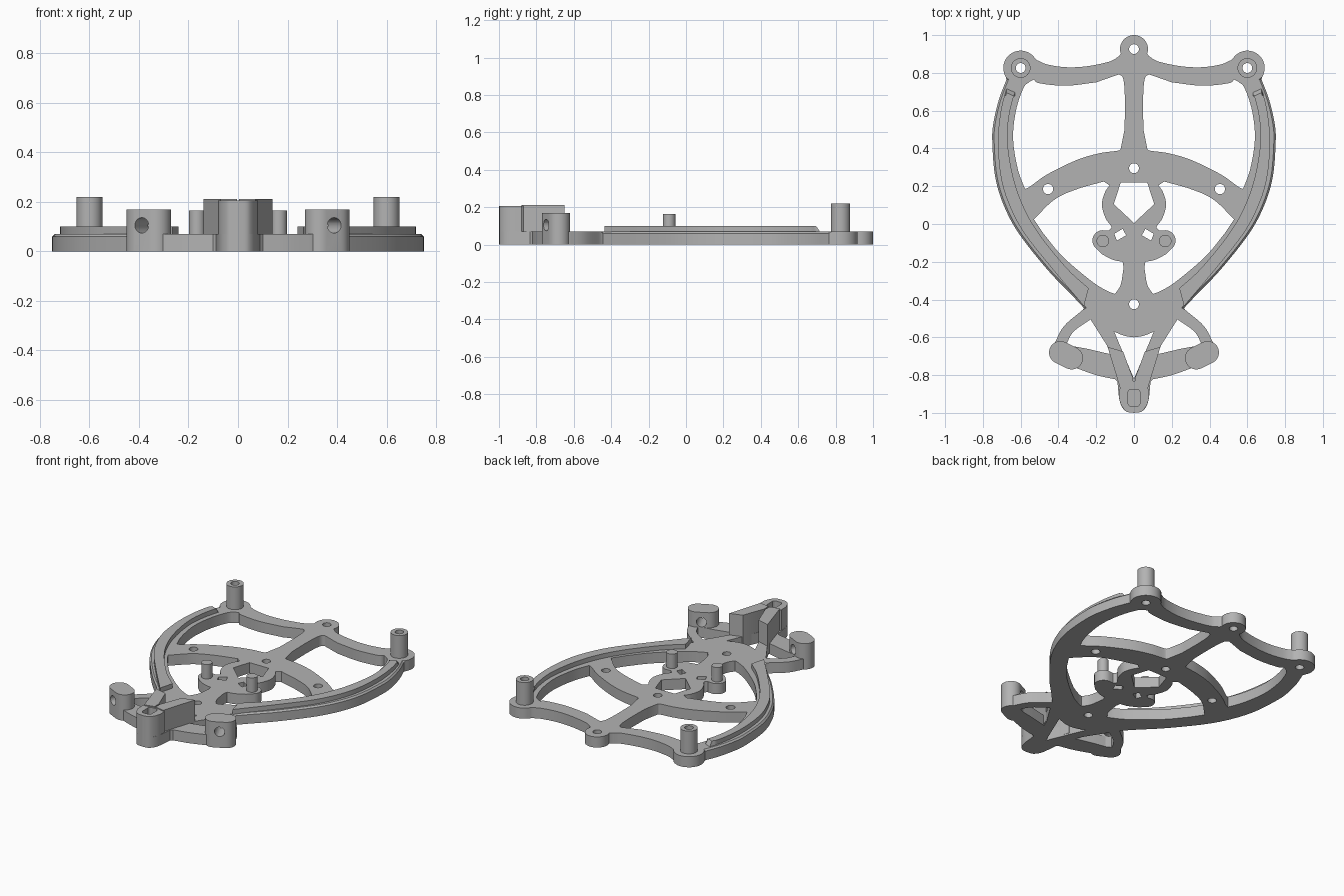
import bpy, bmesh
from math import cos, sin, radians
from mathutils import Vector, Matrix

if "Cube" in bpy.data.objects:
    bpy.data.objects.remove(bpy.data.objects["Cube"])

grey = bpy.data.materials.new("plain grey")
grey.use_nodes = True
tone = (0.45, 0.45, 0.45, 1)
grey.diffuse_color = tone
grey.node_tree.nodes["Principled BSDF"].inputs["Base Color"].default_value = tone

PLATE = 0.07


def arc(cx, cy, r, start, end, steps=16):
    angles = [radians(start + (end - start) * i / steps) for i in range(steps + 1)]
    return [(cx + r * cos(a), cy + r * sin(a)) for a in angles]


def circle(cx, cy, r):
    return arc(cx, cy, r, 0, 360, 32)[:-1]


def smooth(*points, steps=6):
    """Smooth open curve passing through every point."""
    p = [Vector(q) for q in points]
    p = [p[0] * 2 - p[1]] + p + [p[-1] * 2 - p[-2]]
    out = []
    for a, b, c, d in zip(p, p[1:], p[2:], p[3:]):
        for i in range(steps):
            t = i / steps
            v = b * 2 + (c - a) * t + (a * 2 - b * 5 + c * 4 - d) * t**2
            out.append(tuple((v + (b * 3 - a - c * 3 + d) * t**3) / 2))
    return out + [tuple(points[-1])]


def flip(loop):
    return [(-x, y) for x, y in reversed(loop)]


def both(loop):
    """Close a half loop that starts and ends on the centre line."""
    return loop + flip(loop)[1:-1]


def finish(obj):
    obj.data.materials.clear()
    obj.data.materials.append(grey)
    bpy.ops.object.select_all(action='DESELECT')
    obj.select_set(True)
    bpy.context.view_layer.objects.active = obj
    bpy.ops.object.shade_smooth_by_angle(angle=radians(30))


def slab(name, loops, low, high, edit=None):
    """Solid between two heights; inner loops become holes."""
    curve = bpy.data.curves.new(name, 'CURVE')
    curve.dimensions, curve.fill_mode = '2D', 'BOTH'
    curve.extrude = (high - low) / 2
    for loop in loops:
        spline = curve.splines.new('POLY')
        spline.points.add(len(loop) - 1)
        for point, (x, y) in zip(spline.points, loop):
            point.co = (x, y, 0, 1)
        spline.use_cyclic_u = True
    temp = bpy.data.objects.new(name + " profile", curve)
    bpy.context.collection.objects.link(temp)
    graph = bpy.context.evaluated_depsgraph_get()
    mesh = bpy.data.meshes.new_from_object(temp.evaluated_get(graph))
    bpy.data.objects.remove(temp)
    bm = bmesh.new()
    bm.from_mesh(mesh)
    bmesh.ops.translate(bm, verts=bm.verts, vec=(0, 0, (low + high) / 2))
    bmesh.ops.remove_doubles(bm, verts=bm.verts, dist=0.0002)
    bmesh.ops.recalc_face_normals(bm, faces=bm.faces)
    if edit:
        edit(bm)
    bm.to_mesh(mesh)
    bm.free()
    mesh.name = name
    obj = bpy.data.objects.new(name, mesh)
    bpy.context.collection.objects.link(obj)
    finish(obj)
    return obj


# Outer outline of the frame, from back centre to front tip
flank = smooth((.675, .765), (.715, .66), (.745, .53), (.75, .43), (.735, .25),
               (.69, .1), (.61, -.05), (.46, -.24), (.34, -.365), (.265, -.445))
outline = arc(0, .926, .074, 90, -20)
outline += smooth((.08, .888), (.13, .86), (.25, .835), (.36, .83), (.46, .845), (.515, .868))
outline += arc(.6, .826, .092, 148, -30) + flank
outline += smooth((.272, -.455), (.37, -.54), (.42, -.63))
outline += [(.42, -.67), (.38, -.72)]
outline += smooth((.3, -.765), (.2, -.8), (.1, -.822))
outline += smooth((.088, -.835), (.075, -.94), (.045, -.99), (0, -1))

# Large openings beside the spine
back_opening = smooth((.05, .5), (.048, .65), (.055, .76), (.075, .79), (.1, .785))
back_opening += smooth((.2, .75), (.36, .732), (.5, .745), (.53, .765))
back_opening += smooth((.55, .755), (.585, .72), (.625, .6), (.64, .45), (.615, .29), (.577, .185))
back_opening += smooth((.555, .195), (.455, .265), (.3, .34), (.18, .375), (.085, .388), (.07, .4))

side_opening = smooth((.53, .025), (.42, .13), (.3, .185), (.16, .225))
side_opening += smooth((.13, .205), (.155, .165), (.17, .1), (.15, .03), (.12, -.015), (.135, -.035))
side_opening += arc(.165, -.088, .055, 100, -50)
side_opening += smooth((.17, -.16), (.11, -.19), (.06, -.2))
side_opening += smooth((.055, -.23), (.07, -.32), (.1, -.37))
side_opening += smooth((.13, -.36), (.215, -.31), (.375, -.175), (.48, -.05))

# Openings in the front arms and the neck
arm_opening = smooth((.23, -.505), (.32, -.57), (.36, -.64))
arm_opening += smooth((.25, -.66), (.122, -.69)) + [(.145, -.64)]
neck_opening = both(smooth((0, -.6), (.05, -.592), (.105, -.57)) + [(0, -.82)])
pentagon = both([(0, .22), (.07, .22), (.107, .105), (0, .005)])
small_slot = [(.06, -.025), (.105, -.052), (.09, -.088), (.042, -.06)]

openings = [neck_opening, pentagon]
for loop in (back_opening, side_opening, arm_opening, small_slot,
             circle(.455, .185, .027), circle(.6, .826, .026)):
    openings += [loop, flip(loop)]
openings += [circle(0, y, .026) for y in (.926, .295, -.425)]


def chamfer_flanks(bm):
    def near(v):
        return v.co.z > PLATE - .001 and any(
            abs(abs(v.co.x) - x) + abs(v.co.y - y) < .0005 for x, y in flank)
    marked = {v for v in bm.verts if near(v)}
    edges = [e for e in bm.edges if set(e.verts) <= marked
             and any(abs(f.normal.z) < .1 for f in e.link_faces)]
    bmesh.ops.bevel(bm, geom=edges, offset=.01, segments=1, affect='EDGES')


slab("frame_plate", [both(outline)] + openings, 0, PLATE, chamfer_flanks)


def ramp_end(bm):
    for v in bm.verts:
        if v.co.z > .09 and v.co.y > .69:
            v.co.y -= .025


# Paired parts: rim ridges, posts, pins, neck walls and drilled pads
ridge = smooth((.675, .72), (.705, .6), (.72, .44), (.705, .25), (.66, .1),
               (.58, -.05), (.43, -.24), (.265, -.435))
ridge += smooth((.24, -.34), (.35, -.24), (.49, -.07), (.58, .08), (.64, .25),
                (.67, .44), (.66, .58), (.63, .7))
wall = [(.14, -.65), (.058, -.675), (.004, -.82), (.004, -.865), (.07, -.88)]
pad = arc(.39, -.68, .06, -63, 117) + arc(.33, -.71, .06, 117, 297)

for side, sign in (("left", 1), ("right", -1)):
    def place(loop):
        return loop if sign > 0 else flip(loop)
    slab(side + "_rim_ridge", [place(ridge)], PLATE - .005, .1, ramp_end)
    slab(side + "_post", [place(circle(.6, .826, .052)), place(circle(.6, .826, .026))],
         PLATE - .005, .22)
    slab(side + "_pin", [place(circle(.165, -.09, .033))], PLATE - .005, .165)
    slab(side + "_neck_wall", [place(wall)], .01, .212)
    block = slab(side + "_pad", [place(pad)], 0, .17)

    # Cross hole through the pad
    bm = bmesh.new()
    axis = Vector((sign * .45, -.9, 0)).to_track_quat('Z', 'Y').to_matrix().to_4x4()
    bmesh.ops.create_cone(bm, cap_ends=True, segments=32, radius1=.031, radius2=.031, depth=.4,
                          matrix=Matrix.Translation((sign * .365, -.7, .105)) @ axis)
    mesh = bpy.data.meshes.new(side + "_pad_cutter")
    bm.to_mesh(mesh)
    bm.free()
    cutter = bpy.data.objects.new(side + "_pad_cutter", mesh)
    bpy.context.collection.objects.link(cutter)
    cutter.hide_render = True
    drill = block.modifiers.new("cross_hole", 'BOOLEAN')
    drill.operation, drill.solver, drill.object = 'DIFFERENCE', 'EXACT', cutter
    bpy.context.view_layer.update()
    drilled = bpy.data.meshes.new_from_object(
        block.evaluated_get(bpy.context.evaluated_depsgraph_get()))
    block.modifiers.clear()
    block.data = drilled
    bpy.data.objects.remove(cutter)
    finish(block)

# Front head with a socket
head = both(smooth((0, -1), (.045, -.99), (.075, -.94), (.08, -.88)) + [(.07, -.865), (0, -.83)])
socket = both(smooth((0, -.965), (.022, -.963), (.033, -.95)) +
              smooth((.033, -.89), (.022, -.877), (0, -.875)))
slab("front_head", [head, socket], PLATE - .005, .206)
